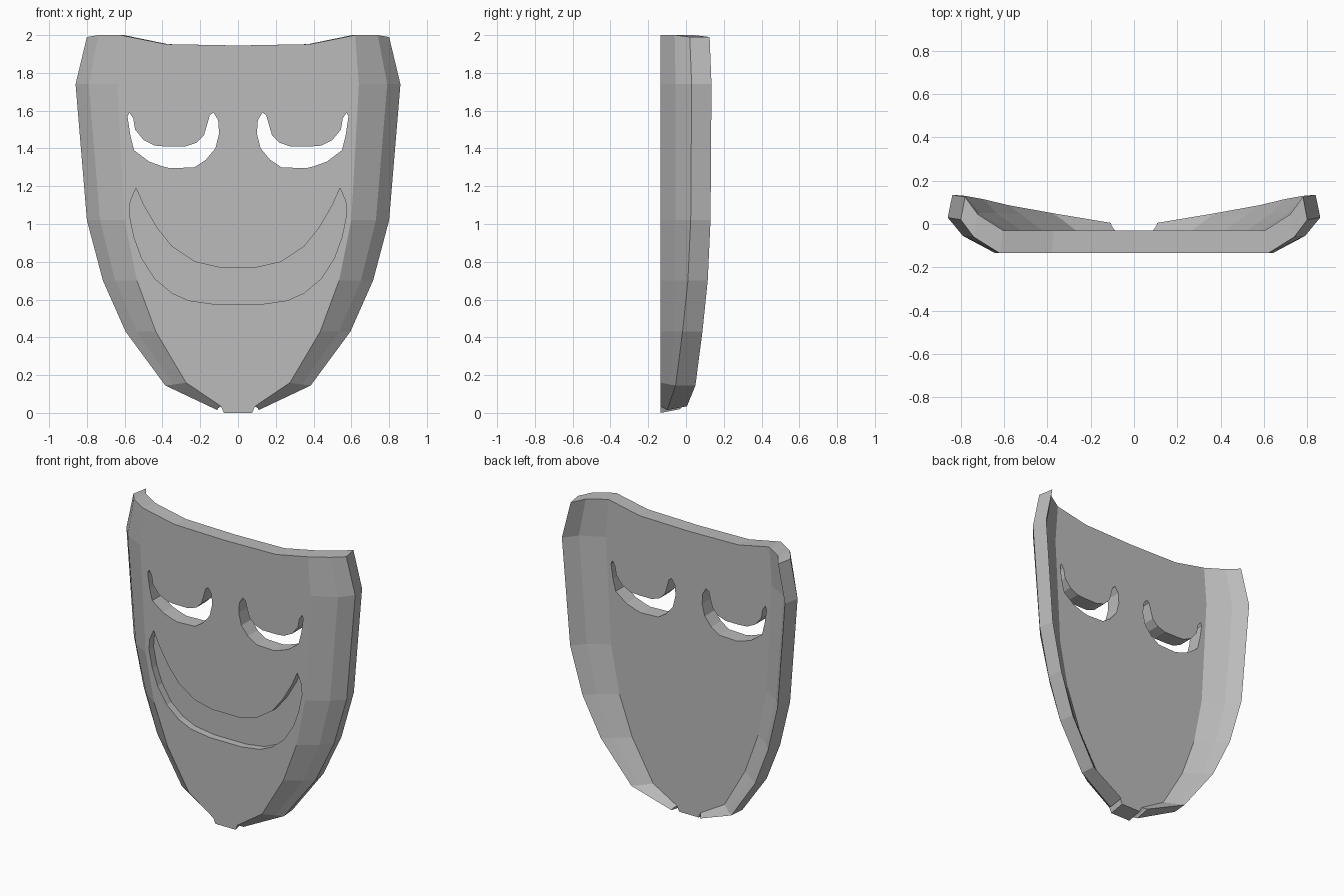
import bpy
import bmesh

cube = bpy.data.objects.get("Cube")
if cube:
    bpy.data.objects.remove(cube, do_unlink=True)

GREY = (0.5, 0.5, 0.5, 1.0)
FRONT = -0.135
THICK = 0.105

grey = bpy.data.materials.new("plain grey")
grey.use_nodes = True
grey.diffuse_color = GREY
grey.node_tree.nodes["Principled BSDF"].inputs["Base Color"].default_value = GREY


def make_object(name, bm):
    bmesh.ops.recalc_face_normals(bm, faces=bm.faces)
    mesh = bpy.data.meshes.new(name)
    bm.to_mesh(mesh)
    bm.free()
    mesh.materials.append(grey)
    obj = bpy.data.objects.new(name, mesh)
    bpy.context.collection.objects.link(obj)
    return obj


def cut(target, name, outline, y0, y1):
    """Cut a prism with an x-z outline out of the target."""
    bm = bmesh.new()
    rings = [[bm.verts.new((x, y, z)) for x, z in outline] for y in (y0, y1)]
    for ring in rings:
        bm.faces.new(ring)
    for i in range(len(outline)):
        bm.faces.new((rings[0][i - 1], rings[0][i], rings[1][i], rings[1][i - 1]))
    cutter = make_object(name, bm)
    cutter.hide_render = True
    mod = target.modifiers.new(name, "BOOLEAN")
    mod.operation = "DIFFERENCE"
    mod.solver = "EXACT"
    mod.object = cutter
    bpy.context.view_layer.objects.active = target
    bpy.ops.object.modifier_apply(modifier=mod.name)
    bpy.data.objects.remove(cutter, do_unlink=True)


# Wing rows from top to chin: panel edge (x, z), fold (x, y, z), rim (x, y, z)
rows = [
    ((0.62, 2.0), (0.74, -0.06, 2.0), (0.80, 0.02, 1.99)),
    ((0.64, 1.74), (0.79, -0.055, 1.74), (0.86, 0.03, 1.74)),
    ((0.60, 1.02), (0.73, -0.055, 1.02), (0.80, 0.025, 1.02)),
    ((0.535, 0.70), (0.65, -0.055, 0.70), (0.715, 0.01, 0.70)),
    ((0.435, 0.43), (0.535, -0.06, 0.43), (0.595, -0.018, 0.43)),
    ((0.275, 0.16), (0.34, -0.085, 0.15), (0.385, -0.055, 0.145)),
    ((0.09, 0.035), (0.105, -0.115, 0.025), (0.11, -0.10, 0.015)),
]

# Front sheet: flat centre panel with two folded wings
bm = bmesh.new()
edges = {}
for side in (1, -1):
    grid = []
    for (px, pz), fold, rim in rows:
        points = ((px, FRONT, pz), fold, rim)
        grid.append([bm.verts.new((side * x, y, z)) for x, y, z in points])
    for a, b in zip(grid, grid[1:]):
        for j in range(2):
            bm.faces.new((a[j], a[j + 1], b[j + 1], b[j]))
    edges[side] = [r[0] for r in grid]
brow = [bm.verts.new((x, FRONT, z)) for x, z in ((-0.38, 1.952), (0, 1.945), (0.38, 1.952))]
chin = [bm.verts.new((x, FRONT, 0)) for x in (0.075, -0.075)]
bm.faces.new(brow + edges[1] + chin + edges[-1][::-1])

# Give the sheet its thickness
front_faces = list(bm.faces)
borders = [e for e in bm.edges if len(e.link_faces) == 1]
back = {}
for v in list(bm.verts):
    lift = 0.02 if v.co.z < 0.1 else 0
    back[v] = bm.verts.new((v.co.x * 0.975, v.co.y + THICK, v.co.z + lift))
for f in front_faces:
    bm.faces.new([back[v] for v in reversed(f.verts)])
for e in borders:
    a, b = e.verts
    bm.faces.new((a, b, back[b], back[a]))
mask = make_object("mask", bm)

# Eye holes
eye = [
    (0.13, 1.59), (0.105, 1.55), (0.10, 1.48), (0.12, 1.40), (0.17, 1.34),
    (0.23, 1.30), (0.36, 1.295), (0.40, 1.305), (0.47, 1.33), (0.55, 1.39),
    (0.57, 1.47), (0.585, 1.57), (0.575, 1.59), (0.555, 1.56), (0.545, 1.50),
    (0.50, 1.445), (0.44, 1.415), (0.38, 1.41), (0.28, 1.41), (0.22, 1.43),
    (0.18, 1.47), (0.165, 1.52), (0.15, 1.575),
]
for name, side in (("left_eye", 1), ("right_eye", -1)):
    cut(mask, name, [(side * x, z) for x, z in eye], -0.4, 0.4)

# Recessed smiling mouth
half = [
    (0.10, 0.77), (0.23, 0.80), (0.35, 0.88), (0.43, 0.98), (0.50, 1.10),
    (0.54, 1.19), (0.57, 1.12), (0.575, 1.05), (0.55, 0.93), (0.51, 0.82),
    (0.44, 0.71), (0.35, 0.635), (0.26, 0.595), (0.12, 0.575),
]
mouth = half + [(-x, z) for x, z in reversed(half)]
cut(mask, "mouth", mouth, -0.4, FRONT + 0.05)
